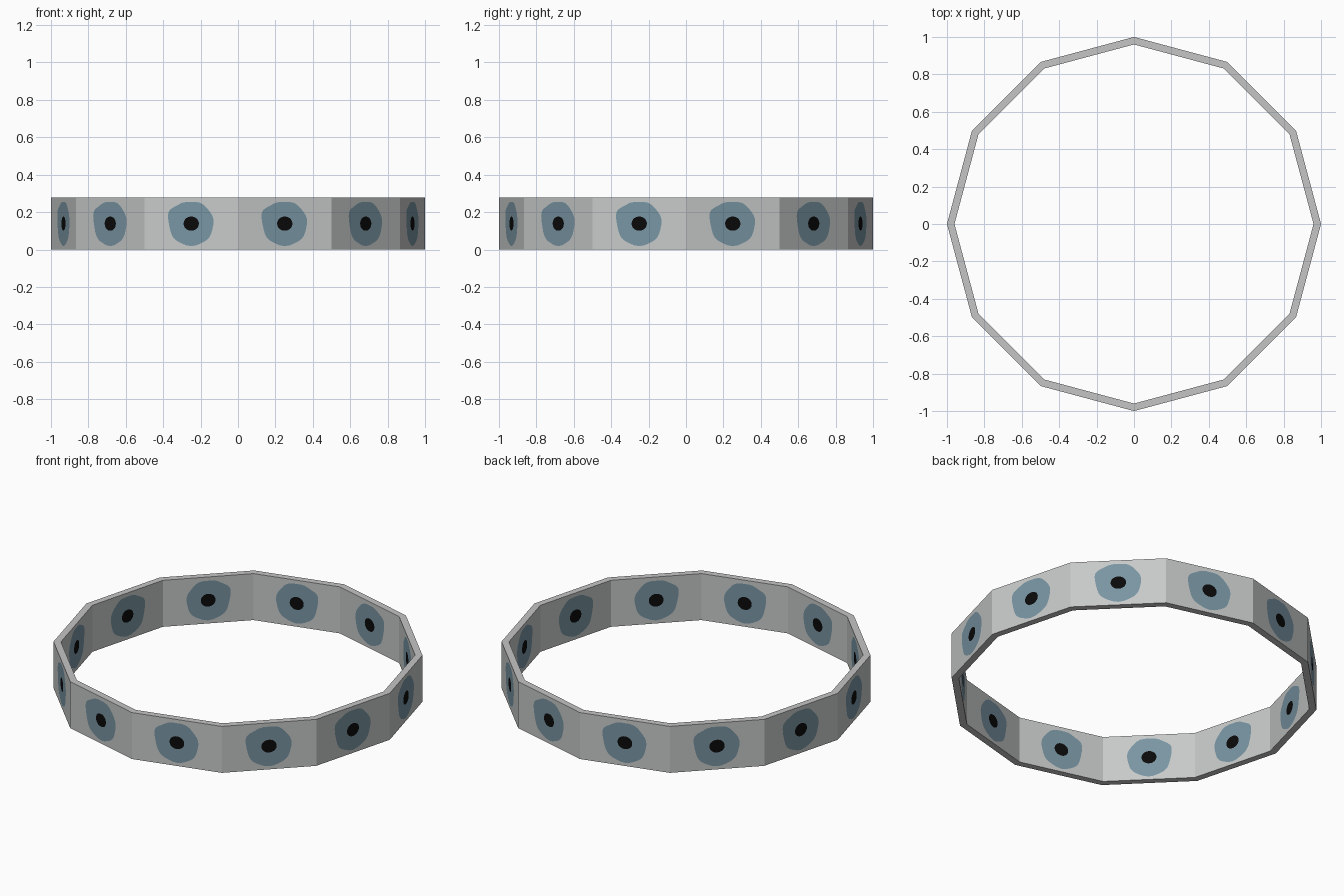
import bpy, bmesh, math

if "Cube" in bpy.data.objects:
    bpy.data.objects.remove(bpy.data.objects["Cube"])

SIDES, HEIGHT, R_OUT, R_IN = 12, 0.277, 1.0, 0.96
N = 16                      # perimeter points per panel edge


def material(name, rgb):
    m = bpy.data.materials.new(name)
    m.diffuse_color = (*rgb, 1)
    m.use_nodes = True
    m.node_tree.nodes["Principled BSDF"].inputs["Base Color"].default_value = m.diffuse_color
    return m


mats = [material("light grey", (0.57, 0.585, 0.58)),
        material("slate blue", (0.19, 0.30, 0.365)),
        material("black", (0.003, 0.003, 0.003)),
        material("rim grey", (0.56, 0.56, 0.56))]


def iris_radius(a):
    # round spot with a lump at the upper left
    d = (math.degrees(a) - 150 + 180) % 360 - 180
    return 0.118 + 0.005 * abs(math.cos(a)) + 0.018 * math.exp(-(d / 17) ** 2) + 0.002 * math.sin(7 * a)


def pupil_radius(a):
    return 0.040 + 0.002 * math.cos(2 * a)


# perimeter of a panel in unit coordinates (-1..1), counter-clockwise
steps = [-1 + 2 * i / N for i in range(N)]
perimeter = ([(t, -1) for t in steps] + [(1, t) for t in steps]
             + [(-t, 1) for t in steps] + [(-1, -t) for t in steps])

bm = bmesh.new()


def panel(mid, radius):
    """One flat wall panel with spot and pupil cut into it; returns its border."""
    half = radius * math.sin(math.pi / SIDES)
    dist = radius * math.cos(math.pi / SIDES)
    k = radius / R_OUT

    def vert(u, v):
        return bm.verts.new((dist * math.cos(mid) - u * math.sin(mid),
                             dist * math.sin(mid) + u * math.cos(mid),
                             HEIGHT / 2 + v))

    border, iris, pupil = [], [], []
    for p, q in perimeter:
        u, v = p * half, q * HEIGHT / 2
        a = math.atan2(v, u)
        border.append(vert(u, v))
        r = iris_radius(a)
        iris.append(vert(r * k * math.cos(a), r * math.sin(a)))
        r = pupil_radius(a)
        pupil.append(vert(r * k * math.cos(a), r * math.sin(a)))
    count = len(border)
    for outer, inner, mat in ((border, iris, 0), (iris, pupil, 1)):
        for i in range(count):
            j = (i + 1) % count
            bm.faces.new((outer[i], outer[j], inner[j], inner[i])).material_index = mat
    bm.faces.new(pupil).material_index = 2
    return border


# twelve double-sided wall panels joined by bottom and top rims
for s in range(SIDES):
    mid = (s + 0.5) * 2 * math.pi / SIDES
    out, inn = panel(mid, R_OUT), panel(mid, R_IN)
    for start in (0, 2 * N):
        for i in range(start, start + N):
            bm.faces.new((out[i], inn[i], inn[i + 1], out[i + 1])).material_index = 3

bmesh.ops.remove_doubles(bm, verts=bm.verts, dist=1e-4)
bmesh.ops.recalc_face_normals(bm, faces=bm.faces)

mesh = bpy.data.meshes.new("spotted_ring")
bm.to_mesh(mesh)
bm.free()
for m in mats:
    mesh.materials.append(m)
ring = bpy.data.objects.new("spotted_ring", mesh)
bpy.context.collection.objects.link(ring)
